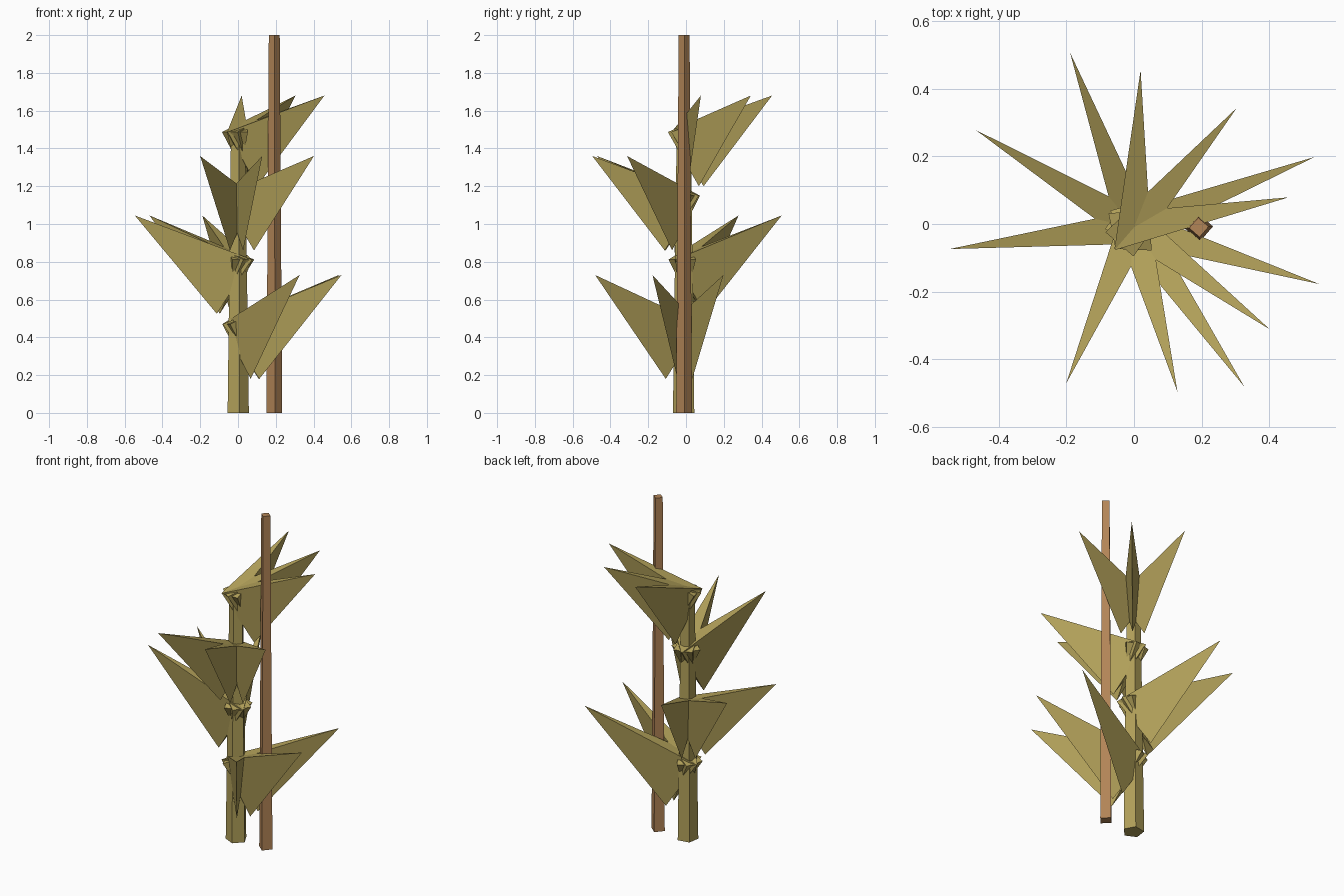
import bpy, bmesh, math
from mathutils import Vector

if "Cube" in bpy.data.objects:
    bpy.data.objects.remove(bpy.data.objects["Cube"])


def material(name, rgb):
    m = bpy.data.materials.new(name)
    m.diffuse_color = (*rgb, 1.0)
    m.use_nodes = True
    m.node_tree.nodes["Principled BSDF"].inputs["Base Color"].default_value = m.diffuse_color
    return m


OLIVE = material("dry olive green", (0.44, 0.35, 0.10))
BROWN = material("stake brown", (0.45, 0.235, 0.095))
CY = -0.01  # y of the plant's axis


def add_object(name, bm, mat):
    bmesh.ops.recalc_face_normals(bm, faces=bm.faces)
    me = bpy.data.meshes.new(name)
    bm.to_mesh(me)
    bm.free()
    me.materials.append(mat)
    ob = bpy.data.objects.new(name, me)
    bpy.context.collection.objects.link(ob)
    return ob


def tapered_post(name, sides, r_bottom, r_top, height, x, turn, mat):
    """Flat-sided post standing on the ground."""
    bm = bmesh.new()
    rings = []
    for r, z in ((r_bottom, 0.0), (r_top, height)):
        ring = []
        for i in range(sides):
            a = math.radians(turn) + math.tau * i / sides
            ring.append(bm.verts.new((x + r * math.cos(a), CY + r * math.sin(a), z)))
        rings.append(ring)
    low, high = rings
    bm.faces.new(low)
    bm.faces.new(high)
    for i in range(sides):
        j = (i + 1) % sides
        bm.faces.new((low[i], low[j], high[j], high[i]))
    return add_object(name, bm, mat)


def leaf(name, azimuth, tip, keel, root, half_width):
    """Three-sided spike: flat top, keel below, root passing through the stem."""
    a = math.radians(azimuth)
    out = Vector((math.cos(a), math.sin(a), 0))
    side = Vector((-math.sin(a), math.cos(a), 0))

    def at(rz, s=0.0):
        return out * rz[0] + side * s + Vector((0, CY, rz[1]))

    bm = bmesh.new()
    t, k, l, r = [bm.verts.new(p) for p in (
        at(tip), at(keel), at(root, half_width), at(root, -half_width))]
    for f in ((t, l, r), (t, k, l), (t, r, k), (k, r, l)):
        bm.faces.new(f)
    return add_object(name, bm, OLIVE)


# Stem and supporting stake
tapered_post("stem", 5, 0.06, 0.04, 1.475, -0.002, 280, OLIVE)
tapered_post("stake", 4, 0.042, 0.029, 2.0, 0.192, -86, BROWN)

# Four tiers of three leaves: middle azimuth, tip, keel and root as (radius, z)
tiers = [
    (-17.0, (0.573, 0.73), (0.118, 0.18), (-0.067, 0.470)),
    (148.4, (0.550, 1.045), (0.113, 0.525), (-0.067, 0.812)),
    (-75.2, (0.503, 1.36), (0.106, 0.86), (-0.066, 1.150)),
    (49.3, (0.466, 1.68), (0.103, 1.20), (-0.066, 1.487)),
]
for n, (mid, tip, keel, root) in enumerate(tiers, 1):
    for m, offset in enumerate((-38.3, 0.0, 38.3), 1):
        leaf(f"leaf_tier{n}_{m}", mid + offset, tip, keel, root, 0.055)
